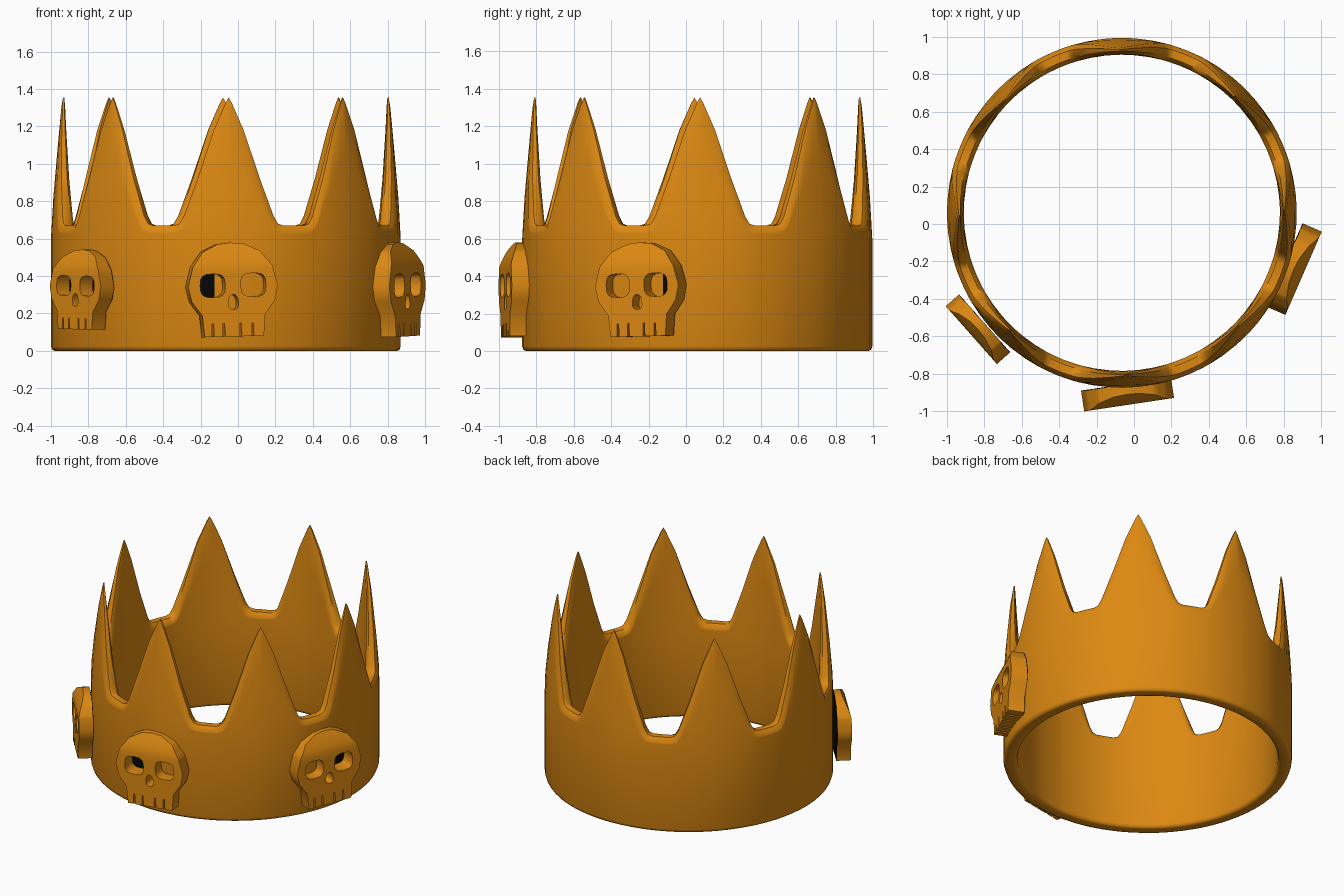
import bpy, bmesh, math
from mathutils import Matrix, Vector

old = bpy.data.objects.get("Cube")
if old:
    bpy.data.objects.remove(old, do_unlink=True)


def make_material(name, rgb, rough):
    mat = bpy.data.materials.new(name)
    mat.use_nodes = True
    mat.diffuse_color = (*rgb, 1)
    node = mat.node_tree.nodes["Principled BSDF"]
    node.inputs["Base Color"].default_value = (*rgb, 1)
    node.inputs["Roughness"].default_value = rough
    return mat


gold = make_material("gold", (0.72, 0.25, 0.006), 0.5)
black = make_material("black", (0.002, 0.002, 0.002), 0.8)


def make_object(name, bm, mat, smooth_angle):
    bmesh.ops.recalc_face_normals(bm, faces=bm.faces)
    mesh = bpy.data.meshes.new(name)
    bm.to_mesh(mesh)
    bm.free()
    mesh.materials.append(mat)
    obj = bpy.data.objects.new(name, mesh)
    bpy.context.collection.objects.link(obj)
    bpy.ops.object.select_all(action="DESELECT")
    obj.select_set(True)
    bpy.context.view_layer.objects.active = obj
    bpy.ops.object.shade_smooth_by_angle(angle=math.radians(smooth_angle))
    return obj


# Crown band: half a spike outline as (arc, height), and its inset edge
SPIKES, RADIUS, INNER = 8, 0.935, 0.845
CENTRE = Vector((-0.065, 0.06, 0))
rim = [(0, 1.355), (.018, 1.325), (.085, 1.18), (.175, .92),
       (.25, .72), (.275, .68), (.305, .67), (.367, .67)]
edge = [(0, 1.30), (.008, 1.275), (.065, 1.17), (.152, .91),
        (.225, .71), (.255, .655), (.295, .64), (.367, .64)]


def whole_spike(half):
    left = [(-s, z) for s, z in half[:0:-1]]
    return left + half[:-1]


def outer_radius(z):
    return RADIUS - 0.06 * max(0, (z - .65) / .7) ** 1.1


def inner_radius(z):
    return INNER + 0.015 * max(0, (z - .65) / .7)


def crown_column(a, b):
    """Closed section (arc, radius, height) for a rim point and edge point."""
    (s, top), (se, ze) = a, b
    outer, inner = [], []
    for t in (0, .33, .67, 1):
        z = .6 + (ze - .6) * t
        arc = s + (se - s) * t
        outer.append((arc, outer_radius(z), z))
        inner.append((arc, inner_radius(z), z))
    ro, ri = outer_radius(top), inner_radius(top)
    mid = [(s, ro + (ri - ro) * f, top) for f in (.25, .75)]
    foot_out = [(s, RADIUS - .02, 0), (s, RADIUS - .006, .007), (s, RADIUS, .025)]
    foot_in = [(s, INNER, .025), (s, INNER + .006, .007), (s, INNER + .02, 0)]
    return foot_out + outer + mid + inner[::-1] + foot_in


bm = bmesh.new()
columns = []
for i in range(SPIKES):
    base = math.radians(-89 + 360 / SPIKES * i)
    for a, b in zip(whole_spike(rim), whole_spike(edge)):
        col = []
        for s, r, z in crown_column(a, b):
            ang = base + s / RADIUS * (math.pi / SPIKES) / (rim[-1][0] / RADIUS)
            col.append(bm.verts.new(CENTRE + Vector((r * math.cos(ang), r * math.sin(ang), z))))
        columns.append(col)
for i, col in enumerate(columns):
    nxt = columns[(i + 1) % len(columns)]
    for j in range(len(col)):
        k = (j + 1) % len(col)
        bm.faces.new((col[j], nxt[j], nxt[k], col[k]))
make_object("crown_band", bm, gold, 50)


# Skull emblems: outline with tooth gaps, and holes for eyes and nose
side = [(.07, .245), (.155, .205), (.215, .125), (.243, .02),
        (.225, -.06), (.17, -.135), (.16, -.25)]
teeth = []
for u in (.10, .035, -.055, -.115):
    teeth += [(u + .006, -.25), (u + .004, -.18), (u - .004, -.18), (u - .006, -.25)]
outline = [(0, .252)] + side + teeth + [(-u, v) for u, v in side[::-1]]


def rounded_hole(cu, cv, hu, hv, power, taper=0):
    pts = []
    for i in range(16):
        a = 2 * math.pi * i / 16
        c, s = math.cos(a), math.sin(a)
        u = math.copysign(abs(c) ** power, c) * (1 - taper * s)
        pts.append((cu + hu * u, cv + hv * math.copysign(abs(s) ** power, s)))
    return pts


holes = [rounded_hole(x, .024, .068, .063, .65) for x in (-.11, .11)]
holes.append(rounded_hole(0, -.065, .027, .04, .8, .2))


def skull_depth(v):
    """Flat face with a forehead that slopes back."""
    return .11 - .055 * (max(0, v - .12) / .13) ** 1.4


def slab(loops, cuts, back, depth):
    bm = bmesh.new()
    for loop in loops:
        vs = [bm.verts.new((u, v, back)) for u, v in loop]
        for i in range(len(vs)):
            bm.edges.new((vs[i - 1], vs[i]))
    bmesh.ops.triangle_fill(bm, edges=bm.edges[:], use_beauty=True)
    for v in cuts:
        bmesh.ops.bisect_plane(bm, geom=bm.verts[:] + bm.edges[:] + bm.faces[:],
                               plane_co=(0, v, 0), plane_no=(0, 1, 0))
    moved = bmesh.ops.extrude_face_region(bm, geom=bm.faces[:])["geom"]
    for item in moved:
        if isinstance(item, bmesh.types.BMVert):
            item.co.z = depth(item.co.y)
    return bm


# name, back centre, facing angle in degrees, scale, roll
emblems = [("front", (-.042, -.857, .327), -81.5, 1, 1.5),
           ("left", (.806, -.219, .328), -23.6, 1, 1.5),
           ("right", (-.80, -.532, .328), -138.5, .85, -1)]
for name, pos, facing, size, roll in emblems:
    a = math.radians(facing)
    turn = Matrix(((-math.sin(a), 0, math.cos(a)),
                   (math.cos(a), 0, math.sin(a)),
                   (0, 1, 0))).to_4x4()
    place = (Matrix.Translation(pos) @ turn
             @ Matrix.Rotation(math.radians(roll), 4, "Z") @ Matrix.Scale(size, 4))
    skull = slab([outline] + holes, (.12, .15, .18, .21), 0, skull_depth)
    make_object("skull_emblem_" + name, skull, gold, 35).matrix_world = place
    plate = slab([outline], (), -.002, lambda v: .003)
    make_object("skull_backing_" + name, plate, black, 35).matrix_world = place
